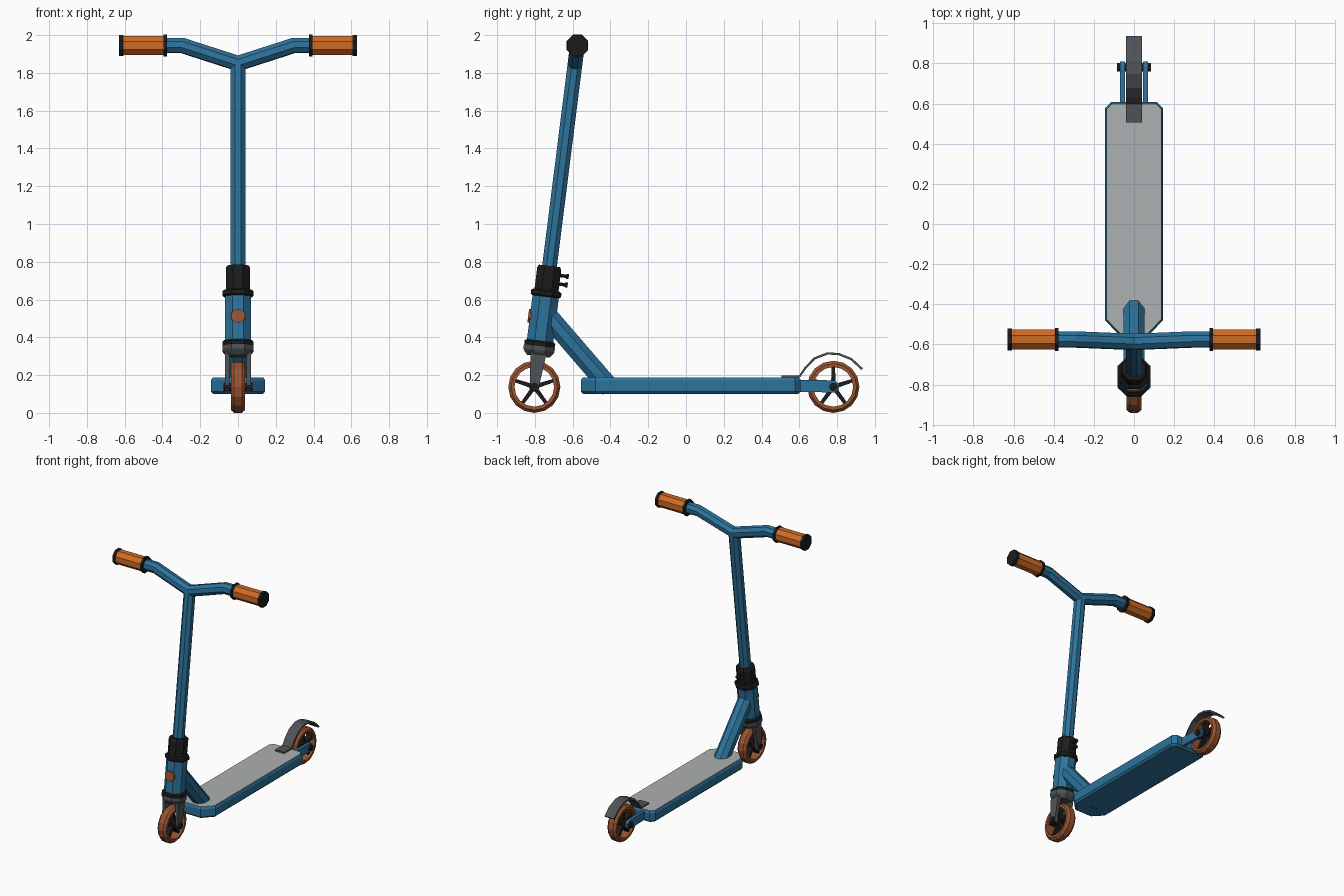
import bpy, bmesh, math
from mathutils import Vector

cube = bpy.data.objects.get("Cube")
if cube:
    bpy.data.objects.remove(cube)


def material(name, rgb):
    m = bpy.data.materials.new(name)
    m.use_nodes = True
    m.diffuse_color = (*rgb, 1)
    bsdf = m.node_tree.nodes["Principled BSDF"]
    bsdf.inputs["Base Color"].default_value = (*rgb, 1)
    return m


BLUE = material("frame blue", (0.026, 0.17, 0.33))
ORANGE = material("grip orange", (0.62, 0.145, 0.018))
COPPER = material("wheel copper", (0.32, 0.088, 0.03))
BLACK = material("black rubber", (0.012, 0.012, 0.013))
STEEL = material("dark grey metal", (0.078, 0.088, 0.094))
TAPE = material("deck grey", (0.42, 0.44, 0.44))


def loft(name, rings, mat, loop=False):
    """Skin a row of equal rings; cap the ends, or join last to first."""
    bm = bmesh.new()
    rows = [[bm.verts.new(p) for p in ring] for ring in rings]
    n = len(rows[0])
    pairs = list(zip(rows, rows[1:])) + ([(rows[-1], rows[0])] if loop else [])
    for a, b in pairs:
        for i in range(n):
            j = (i + 1) % n
            bm.faces.new((a[i], a[j], b[j], b[i]))
    if not loop:
        bm.faces.new(rows[0])
        bm.faces.new(rows[-1])
    bmesh.ops.recalc_face_normals(bm, faces=bm.faces)
    mesh = bpy.data.meshes.new(name)
    bm.to_mesh(mesh)
    bm.free()
    mesh.materials.append(mat)
    ob = bpy.data.objects.new(name, mesh)
    bpy.context.collection.objects.link(ob)
    return ob


def tube(name, path, radii, mat, ref, n=8):
    """Faceted tube with mitred bends; ref is square to the path's plane."""
    path = [Vector(p) for p in path]
    if not isinstance(radii, (list, tuple)):
        radii = [radii] * len(path)
    rings = []
    for k, p in enumerate(path):
        t_in = (p - path[max(k - 1, 0)]).normalized()
        t_out = (path[min(k + 1, len(path) - 1)] - p).normalized()
        t = (t_in + t_out).normalized()
        side = ref.cross(t).normalized()
        side /= t.dot(t_out if k == 0 else t_in)
        r = radii[k] / math.cos(math.pi / n)
        angles = [(i + 0.5) * math.tau / n for i in range(n)]
        rings.append([p + ref * r * math.cos(a) + side * r * math.sin(a) for a in angles])
    return loft(name, rings, mat)


def plate(name, outline, x0, x1, mat):
    """Extrude a (y, z) outline across x."""
    return loft(name, [[(x, y, z) for y, z in outline] for x in (x0, x1)], mat)


# Steering axis, leaning back from the front axle
X, Y = Vector((1, 0, 0)), Vector((0, 1, 0))
FRONT = Vector((0, -0.803, 0.138))
REAR = Vector((0, 0.78, 0.138))
LEAN = Vector((0, 0.126, 1)).normalized()
BACK = LEAN.cross(X).normalized()


def axis(z):
    return FRONT + LEAN * ((z - FRONT.z) / LEAN.z)


def stem_part(name, profile, mat):
    tube(name, [axis(z) for z, _ in profile], [r for _, r in profile], mat, X)


# Stem, headset and fork crown
stem_part("steering_bar", [(0.70, 0.039), (1.85, 0.039)], BLUE)
stem_part("clamp", [(0.64, 0.064), (0.765, 0.064), (0.778, 0.056)], BLACK)
stem_part("upper_headset", [(0.615, 0.072), (0.623, 0.081), (0.642, 0.081), (0.65, 0.07)], BLACK)
stem_part("head_tube", [(0.36, 0.07), (0.625, 0.07)], BLUE)
stem_part("lower_headset", [(0.352, 0.078), (0.36, 0.082), (0.374, 0.082), (0.382, 0.072)], BLACK)
stem_part("fork_crown", [(0.30, 0.06), (0.322, 0.078), (0.332, 0.083), (0.354, 0.083)], STEEL)

# Clamp bolts and head badge
for z in (0.69, 0.735):
    p = axis(z)
    tail = BACK if BACK.y > 0 else -BACK
    tube("clamp_bolt", [p + tail * 0.05, p + tail * 0.093, p + tail * 0.094, p + tail * 0.108],
         [0.009, 0.009, 0.013, 0.013], BLACK, X)
p = axis(0.505)
tube("head_badge", [p - tail * 0.06, p - tail * 0.079], 0.036, COPPER, X)

# Handlebar with grips
bend = [(-0.40, 1.945), (-0.295, 1.945), (0, 1.85), (0.295, 1.945), (0.40, 1.945)]
tube("handlebar", [axis(z) + X * x for x, z in bend], 0.039, BLUE, BACK)
grip = axis(1.945)
for s in (-1, 1):
    for name, a, b, r, mat in (("grip", 0.385, 0.615, 0.050, ORANGE),
                               ("grip_flange", 0.376, 0.394, 0.057, BLACK),
                               ("bar_end", 0.607, 0.63, 0.055, BLACK)):
        tube(name, [grip + X * s * a, grip + X * s * b], r, mat, Y)

# Down tube
tube("down_tube", [(0, -0.76, 0.547), (0, -0.40, 0.13)], 0.052, BLUE, X)


# Deck with cut corners and bevelled rims
def deck_ring(z, d):
    w, front, rear = 0.144 - d, -0.557 + d, 0.607 - d
    half = [(0.07 - d / 2, front), (w, -0.48 + d / 2), (w, 0.577 - d / 2), (0.114 - d / 2, rear)]
    return [(x, y, z) for x, y in half] + [(-x, y, z) for x, y in reversed(half)]


loft("deck", [deck_ring(z, d) for z, d in
              ((0.10, 0.014), (0.114, 0), (0.172, 0), (0.185, 0.008))], BLUE)
loft("deck_tape", [deck_ring(z, 0.01) for z in (0.183, 0.188)], TAPE)

# Rear arms and fork legs
arm = [(0.58, 0.112), (0.785, 0.108), (0.81, 0.125), (0.81, 0.155), (0.785, 0.172), (0.58, 0.176)]
top, low = axis(0.34), axis(0.165)
leg = [(top.y - 0.045, top.z), (top.y + 0.045, top.z), (low.y + 0.027, low.z),
       (low.y + 0.02, 0.118), (low.y - 0.02, 0.118), (low.y - 0.027, low.z)]
for s in (-1, 1):
    plate("rear_arm", arm, s * 0.046, s * 0.07, BLUE)
    plate("fork_leg", leg, s * 0.044, s * 0.068, STEEL)

# Wheels: tyre ring, hub, axle and five spokes
tread = [(-0.037, 0.105), (-0.037, 0.123), (-0.02, 0.138),
         (0.02, 0.138), (0.037, 0.123), (0.037, 0.105)]
SEG = 16
for label, c, reach in (("front", FRONT, 0.078), ("rear", REAR, 0.084)):
    turns = [i * math.tau / SEG for i in range(SEG)]
    loft(label + "_tyre", [[c + Vector((x, r * math.cos(a), r * math.sin(a))) for x, r in tread]
                           for a in turns], COPPER, loop=True)
    tube(label + "_hub", [c - X * 0.038, c + X * 0.038], 0.026, BLACK, Y)
    tube(label + "_axle", [c - X * reach, c + X * reach], 0.021, BLACK, Y)
    for k in range(5):
        a = math.pi / 2 + k * math.tau / 5
        d, e = Vector((math.cos(a), math.sin(a))), Vector((-math.sin(a), math.cos(a)))
        o = Vector((c.y, c.z))
        spoke = [o + d * r + e * w for r, w in
                 ((0.015, 0.012), (0.108, 0.009), (0.108, -0.009), (0.015, -0.012))]
        plate(label + "_spoke", spoke, -0.02, 0.02, BLACK)

# Rear fender, a bent strip
bow = [(0.505, 0.192), (0.60, 0.192), (0.632, 0.238), (0.68, 0.288), (0.749, 0.315),
       (0.81, 0.311), (0.876, 0.284), (0.932, 0.232)]
rings = []
for k, (y, z) in enumerate(bow):
    (ya, za), (yb, zb) = bow[max(k - 1, 0)], bow[min(k + 1, len(bow) - 1)]
    n = Vector((0, za - zb, yb - ya)).normalized() * 0.006
    mid = Vector((0, y, z))
    rings.append([mid - n - X * 0.04, mid - n + X * 0.04, mid + n + X * 0.04, mid + n - X * 0.04])
loft("rear_fender", rings, STEEL)
